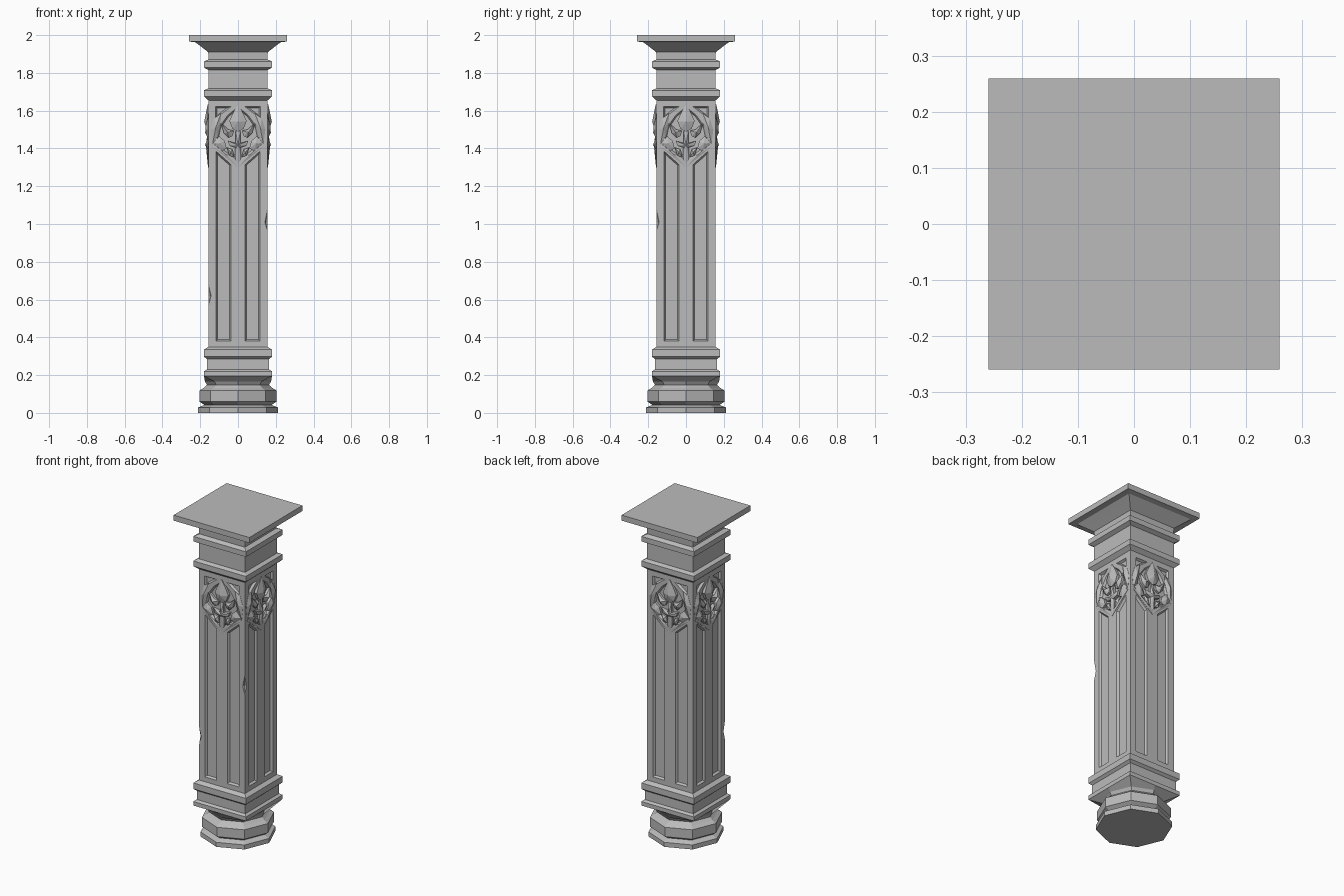
import bpy, bmesh, math
from mathutils import Matrix, Vector

if "Cube" in bpy.data.objects:
    bpy.data.objects.remove(bpy.data.objects["Cube"])

stone = bpy.data.materials.new("grey stone")
stone.use_nodes = True
GREY = (0.5, 0.5, 0.5, 1)
stone.diffuse_color = GREY
stone.node_tree.nodes["Principled BSDF"].inputs["Base Color"].default_value = GREY

HALF = 0.157   # half width of the shaft


def finish(bm, name):
    bmesh.ops.recalc_face_normals(bm, faces=bm.faces)
    mesh = bpy.data.meshes.new(name)
    bm.to_mesh(mesh)
    bm.free()
    mesh.materials.append(stone)
    obj = bpy.data.objects.new(name, mesh)
    bpy.context.collection.objects.link(obj)
    return obj


def skin(bm, rings, apex=None):
    """Join rings of points into a closed solid, ending in a cap or a peak."""
    loops = [[bm.verts.new(p) for p in ring] for ring in rings]
    n = len(loops[0])
    for a, b in zip(loops, loops[1:]):
        for i in range(n):
            j = (i + 1) % n
            bm.faces.new((a[i], a[j], b[j], b[i]))
    bm.faces.new(loops[0][::-1])
    if apex is None:
        bm.faces.new(loops[-1])
    else:
        peak = bm.verts.new(apex)
        for i in range(n):
            bm.faces.new((loops[-1][i], loops[-1][(i + 1) % n], peak))


def octagon(r, z):
    return [(r * math.cos(k * math.pi / 4), r * math.sin(k * math.pi / 4), z) for k in range(8)]


def square(h, z):
    return [(p[0] * f, p[1] * f, z) for k, p in enumerate(octagon(h, z))
            for f in [math.sqrt(2) if k % 2 else 1]]


def on_face(k, x, z, out):
    """Point on side k of the shaft, pushed outwards by out."""
    return Matrix.Rotation(k * math.pi / 2, 3, 'Z') @ Vector((x, -HALF - out, z))


def inset(pts, d):
    """Shrink a clockwise or anticlockwise outline by an even margin."""
    pts = [Vector(p) for p in pts]
    n = len(pts)
    area = sum(pts[i - 1].x * pts[i].y - pts[i].x * pts[i - 1].y for i in range(n))
    s = 1 if area > 0 else -1
    res = []
    for i, p in enumerate(pts):
        e1 = (p - pts[i - 1]).normalized()
        e2 = (pts[(i + 1) % n] - p).normalized()
        n1, n2 = Vector((-e1.y, e1.x)) * s, Vector((-e2.y, e2.x)) * s
        res.append(p + (n1 + n2) * d / (1 + n1.dot(n2)))
    return res


def mirror(pts):
    return [(-x, z) for x, z in pts]


# Base, shaft and capital as one lofted body
OCT = [(.213, 0), (.213, .028), (.178, .042), (.205, .06), (.205, .118),
       (.182, .132), (.164, .148), (.175, .166)]
SQ = [(.18, .195), (.18, .22), (.165, .23), (.165, .285), (.18, .298), (.18, .335),
      (HALF, .35), (HALF, 1.655), (.18, 1.675), (.18, 1.708), (.157, 1.718),
      (.157, 1.815), (.18, 1.828), (.18, 1.86), (.155, 1.872), (.158, 1.91),
      (.19, 1.935), (.225, 1.962), (.259, 1.966), (.259, 2)]
bm = bmesh.new()
skin(bm, [octagon(*p) for p in OCT] + [square(*p) for p in SQ])
column = finish(bm, "column_body")

# Sunken panels, spandrels and arch field on every side
PANEL = [(.037, .38), (.116, .38), (.116, 1.385), (.037, 1.315)]
SPANDREL = [(.035, 1.622), (.118, 1.622), (.118, 1.56)]
ARCH = [(0, 1.62), (.055, 1.575), (.1, 1.51), (.118, 1.42), (.06, 1.37), (0, 1.328)]
arch_full = ARCH + mirror(ARCH[1:-1])[::-1]
bm = bmesh.new()
for k in range(4):
    for outline in (PANEL, mirror(PANEL), SPANDREL, mirror(SPANDREL), arch_full):
        inner = inset(outline, .008)
        skin(bm, [[on_face(k, x, z, .02) for x, z in outline],
                  [on_face(k, x, z, 0) for x, z in outline],
                  [on_face(k, x, z, -.013) for x, z in inner]])

# Broken chips on two corners
for sx, z, up, down in ((1, 1.01, .1, .07), (-1, .62, .09, .08)):
    c = Vector((sx * HALF, -HALF, z))
    ring = [c + Vector((dx * sx, dy, 0)) for dx, dy in
            ((-.024, -.02), (-.01, .01), (.02, .024), (.03, -.03))]
    top, bottom = (bm.verts.new(c + Vector((.004 * sx, -.004, d))) for d in (up, -down))
    vs = [bm.verts.new(p) for p in ring]
    for i in range(4):
        bm.faces.new((vs[i - 1], vs[i], top))
        bm.faces.new((vs[i], vs[i - 1], bottom))
cutter = finish(bm, "recess_cutter")
cutter.hide_render = True
cut = column.modifiers.new("recesses", 'BOOLEAN')
cut.operation, cut.solver, cut.object = 'DIFFERENCE', 'EXACT', cutter
bpy.context.view_layer.objects.active = column
bpy.ops.object.modifier_apply(modifier=cut.name)
bpy.data.objects.remove(cutter)

# Carved foliage: outline, peak position, rim height, peak height
BUD = [(0, 1.632), (.026, 1.59), (.046, 1.545), (.03, 1.505), (0, 1.488),
       (-.03, 1.505), (-.046, 1.545), (-.026, 1.59)]
STEM = [(-.012, 1.49), (.012, 1.49), (.016, 1.35), (0, 1.305), (-.016, 1.35)]
CROSS = [(-.055, 1.44), (0, 1.425), (.055, 1.44), (.045, 1.415), (0, 1.4), (-.045, 1.415)]
CENTRE = [(BUD, (0, 1.54), .004, .022), (STEM, (0, 1.42), .002, .014),
          (CROSS, (0, 1.418), .004, .018)]
SIDE = [
    ([(.02, 1.495), (.05, 1.5), (.09, 1.535), (.075, 1.48), (.05, 1.455), (.03, 1.465)],
     (.055, 1.485), .001, .018),
    ([(.145, 1.5), (.125, 1.56), (.09, 1.585), (.092, 1.53), (.11, 1.46), (.135, 1.42)],
     (.118, 1.51), .001, .016),
    ([(.13, 1.43), (.1, 1.465), (.07, 1.44), (.06, 1.4), (.09, 1.385)],
     (.095, 1.425), .002, .015),
    ([(.06, 1.405), (.03, 1.395), (.018, 1.355), (.045, 1.36)],
     (.038, 1.38), -.002, .01),
    # V-shaped moulding under the foliage
    ([(.135, 1.41), (.13, 1.425), (0, 1.33), (0, 1.3)], (.06, 1.365), .002, .007),
]
reliefs = CENTRE + SIDE + [(mirror(o), (-p[0], p[1]), r, h) for o, p, r, h in SIDE]
bm = bmesh.new()
for k in range(4):
    for outline, peak, rim, height in reliefs:
        skin(bm, [[on_face(k, x, z, d) for x, z in outline] for d in (-.016, rim)],
             on_face(k, *peak, height))
finish(bm, "carved_foliage")
